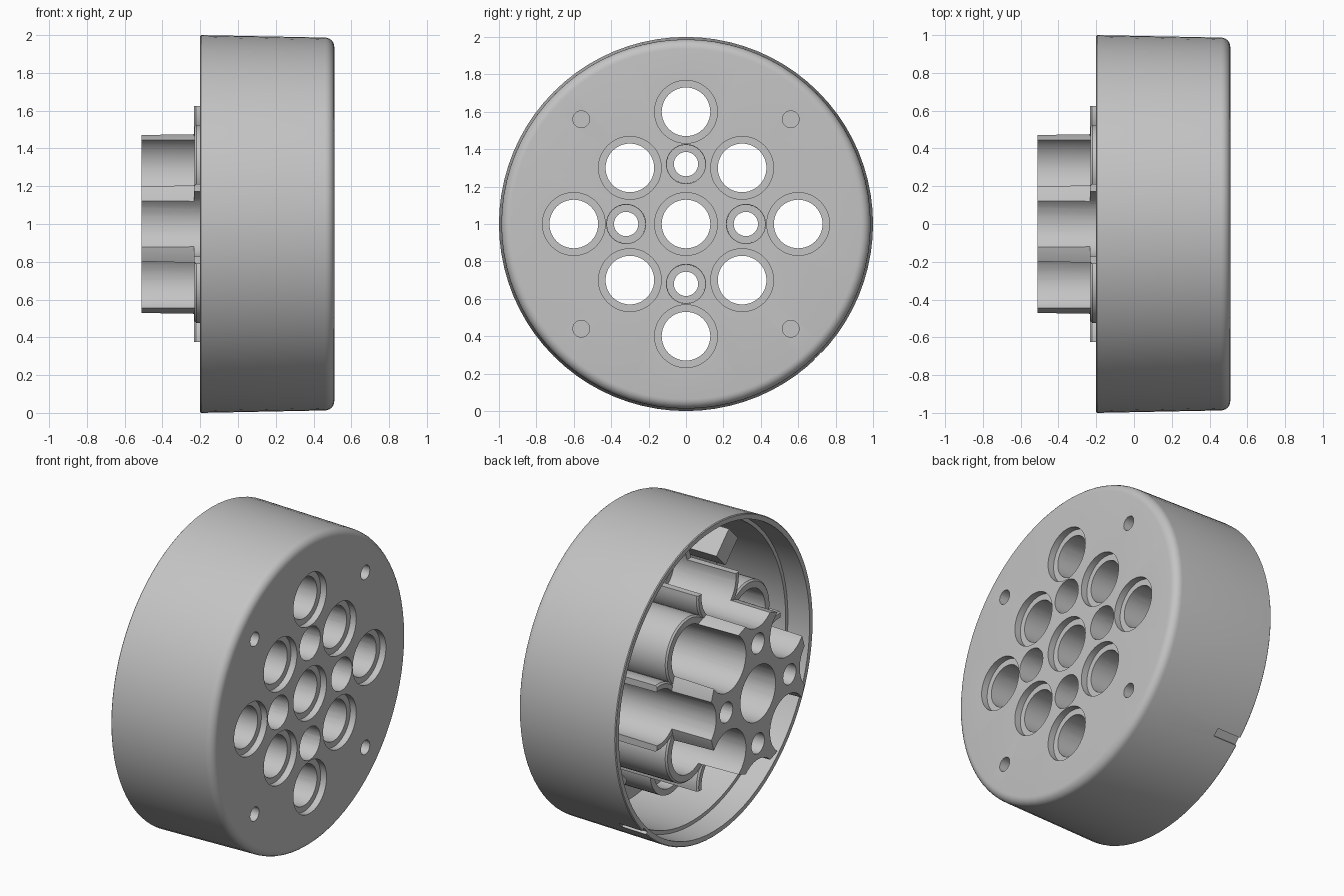
import bpy, bmesh
from math import sin, cos, pi, radians
from mathutils import Matrix, Vector

cube = bpy.data.objects.get("Cube")
if cube:
    bpy.data.objects.remove(cube)

grey = bpy.data.materials.new("plain grey")
grey.use_nodes = True
colour = (0.55, 0.55, 0.55, 1)
grey.diffuse_color = colour
grey.node_tree.nodes["Principled BSDF"].inputs["Base Color"].default_value = colour

MID = 1.0                     # height of the main axis
PITCH, FAR, NEAR = 0.30, 0.60, 0.32
SIDES = [(1, 0), (0, 1), (-1, 0), (0, -1)]
CORNERS = [(1, 1), (-1, 1), (-1, -1), (1, -1)]


def lathe(bm, profile, y=0, z=0, seg=48):
    """Revolve (x, radius) points about a line parallel to x."""
    rings = []
    for x, r in profile:
        if r == 0:
            rings.append([bm.verts.new((x, y, MID + z))] * seg)
        else:
            rings.append([bm.verts.new((x, y + r * cos(2 * pi * i / seg),
                                        MID + z + r * sin(2 * pi * i / seg)))
                          for i in range(seg)])
    for a, b in zip(rings, rings[1:]):
        for i in range(seg):
            j = (i + 1) % seg
            corners = list(dict.fromkeys((a[i], a[j], b[j], b[i])))
            if len(corners) > 2:
                bm.faces.new(corners)


def rod(bm, x0, x1, r0, r1, y=0, z=0, seg=48):
    lathe(bm, [(x0, 0), (x0, r0), (x1, r1), (x1, 0)], y, z, seg)


def block(bm, x0, x1, y, z, wide, deep, angle):
    """Box along x, turned about x so its depth points outward."""
    m = (Matrix.Translation(((x0 + x1) / 2, y, MID + z))
         @ Matrix.Rotation(angle, 4, 'X')
         @ Matrix.Diagonal((x1 - x0, deep, wide, 1)))
    bmesh.ops.create_cube(bm, size=1, matrix=m)


def make(name, bm):
    bmesh.ops.recalc_face_normals(bm, faces=bm.faces)
    mesh = bpy.data.meshes.new(name)
    bm.to_mesh(mesh)
    bm.free()
    obj = bpy.data.objects.new(name, mesh)
    bpy.context.collection.objects.link(obj)
    mesh.materials.append(grey)
    return obj


# Cutter: stepped sockets, screw holes, blind holes and the shallow rim groove
bm = bmesh.new()
sockets = ([(0, 0)] + [(FAR * a, FAR * b) for a, b in SIDES]
           + [(PITCH * a, PITCH * b) for a, b in CORNERS])
for y, z in sockets:
    lathe(bm, [(0.6, 0), (0.6, 0.168), (0.468, 0.168), (0.468, 0.13),
               (0.2, 0.13), (0.2, 0.167), (-0.6, 0.179), (-0.6, 0)], y, z)
for a, b in SIDES:
    lathe(bm, [(0.6, 0), (0.6, 0.105), (-0.1, 0.103), (-0.1, 0.065),
               (-0.6, 0.065), (-0.6, 0)], NEAR * a, NEAR * b, 32)
for a, b in CORNERS:
    rod(bm, 0.2, 0.6, 0.045, 0.045, 0.56 * a, 0.56 * b, 24)
block(bm, -0.3, -0.03, 0.707, -0.707, 0.05, 0.04, radians(-45))
cutter = make("hole_cutter", bm)
cutter.hide_render = True

parts = []

# Cup-shaped housing with a rounded front edge and a stepped inner wall
bm = bmesh.new()
fillet = [(0.46 + 0.05 * sin(t * pi / 12), 0.937 + 0.05 * cos(t * pi / 12))
          for t in range(7)]
lathe(bm, [(0.41, 0), (0.41, 0.93), (-0.05, 0.937), (-0.05, 0.96),
           (-0.2, 0.965), (-0.2, 0.995), (-0.195, 1.0)] + fillet + [(0.51, 0)],
      seg=80)
parts.append(make("housing", bm))

# Scalloped centre core with a slight draft
bm = bmesh.new()
rod(bm, -0.51, 0.43, 0.487, 0.5, seg=64)
parts.append(make("core", bm))

# Full sleeves round the diagonal sockets
for n, (a, b) in enumerate(CORNERS):
    bm = bmesh.new()
    lathe(bm, [(-0.23, 0), (-0.23, 0.215), (-0.22, 0.225), (0.43, 0.225),
               (0.43, 0)], PITCH * a, PITCH * b)
    parts.append(make(f"inner_sleeve_{n + 1}", bm))

# Open cradles and low collars round the outer sockets
for n, (a, b) in enumerate(SIDES):
    bm = bmesh.new()
    lathe(bm, [(-0.232, 0), (-0.232, 0.203), (-0.222, 0.213), (0.43, 0.213),
               (0.43, 0)], FAR * a, FAR * b)
    out = Vector((0, a, b))
    cut = bmesh.ops.bisect_plane(
        bm, geom=bm.verts[:] + bm.edges[:] + bm.faces[:], clear_outer=True,
        plane_co=Vector((0, 0, MID)) + out * 0.626, plane_no=out)
    rim = [e for e in cut["geom_cut"] if isinstance(e, bmesh.types.BMEdge)]
    bmesh.ops.holes_fill(bm, edges=rim, sides=0)
    parts.append(make(f"outer_cradle_{n + 1}", bm))
    bm = bmesh.new()
    rod(bm, 0.11, 0.43, 0.207, 0.207, FAR * a, FAR * b)
    parts.append(make(f"outer_collar_{n + 1}", bm))

# Screw posts behind the blind holes
for n, (a, b) in enumerate(CORNERS):
    bm = bmesh.new()
    block(bm, 0.1, 0.43, 0.56 * a, 0.56 * b, 0.13, 0.18, radians(45 * a * b))
    parts.append(make(f"screw_post_{n + 1}", bm))

# Cut every part, then smooth the round walls
for obj in parts:
    bpy.ops.object.select_all(action='DESELECT')
    obj.select_set(True)
    bpy.context.view_layer.objects.active = obj
    mod = obj.modifiers.new("holes", 'BOOLEAN')
    mod.operation = 'DIFFERENCE'
    mod.solver = 'EXACT'
    mod.object = cutter
    bpy.ops.object.modifier_apply(modifier=mod.name)
    bpy.ops.object.shade_smooth_by_angle(angle=radians(30))
bpy.data.objects.remove(cutter)
